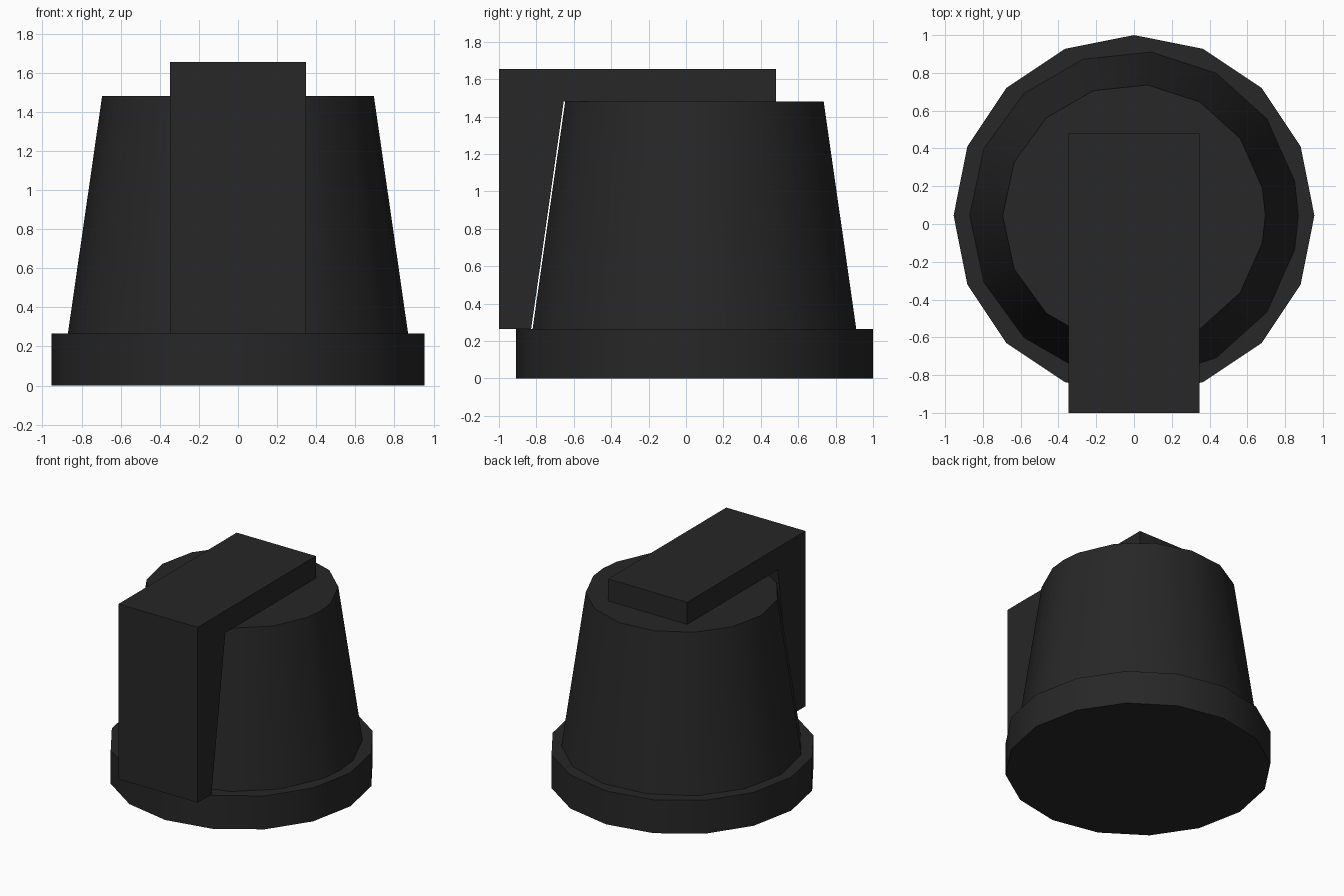
import bpy, bmesh, math

if "Cube" in bpy.data.objects:
    bpy.data.objects.remove(bpy.data.objects["Cube"], do_unlink=True)

AXIS_Y = 0.045      # the round body sits slightly behind centre
FLOOR, SHOULDER, CROWN, TOP = 0.0, 0.265, 1.48, 1.655

black = bpy.data.materials.new("black_plastic")
black.use_nodes = True
colour = (0.02, 0.02, 0.02, 1)
black.diffuse_color = colour
black.node_tree.nodes["Principled BSDF"].inputs["Base Color"].default_value = colour


def prism(name, lower, upper, smooth=False):
    """Closed solid between two matching outlines."""
    bm = bmesh.new()
    a = [bm.verts.new(p) for p in lower]
    b = [bm.verts.new(p) for p in upper]
    bm.faces.new(a)
    bm.faces.new(b)
    for i in range(len(a)):
        j = (i + 1) % len(a)
        bm.faces.new((a[i], a[j], b[j], b[i]))
    bmesh.ops.recalc_face_normals(bm, faces=bm.faces)
    mesh = bpy.data.meshes.new(name)
    bm.to_mesh(mesh)
    bm.free()
    mesh.materials.append(black)
    obj = bpy.data.objects.new(name, mesh)
    bpy.context.collection.objects.link(obj)
    if smooth:
        bpy.ops.object.select_all(action="DESELECT")
        obj.select_set(True)
        bpy.context.view_layer.objects.active = obj
        bpy.ops.object.shade_smooth_by_angle(angle=math.radians(30))
    return obj


def ring(radius, z, angles):
    return [(radius * math.cos(math.radians(a)),
             AXIS_Y + radius * math.sin(math.radians(a)), z) for a in angles]


# Base flange
flange = [i * 360 / 16 for i in range(16)]
prism("base_flange", ring(0.955, FLOOR, flange), ring(0.955, SHOULDER, flange), True)

# Tapered grip, with one extra corner on its left side
grip = [0] + [12 + i * 24 for i in range(15)]
prism("tapered_grip", ring(0.87, SHOULDER, grip), ring(0.695, CROWN, grip), True)

# Pointer bar over the top and down the front, following the taper
profile = [(-1, SHOULDER), (-0.828, SHOULDER), (-0.654, CROWN),
           (0.48, CROWN), (0.48, TOP), (-1, TOP)]
half = 0.347
prism("pointer_bar", [(-half, y, z) for y, z in profile],
      [(half, y, z) for y, z in profile])
